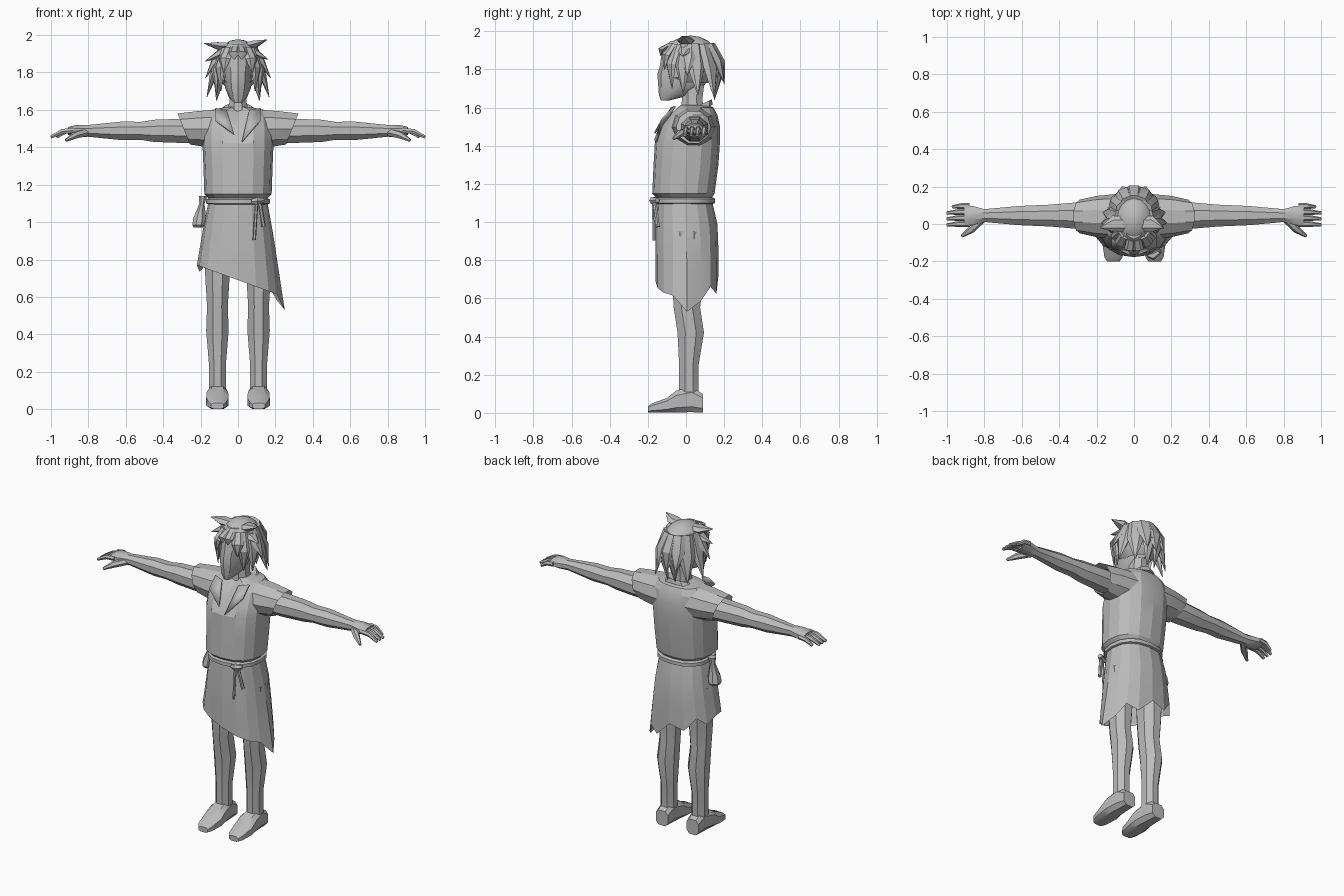
import bpy, bmesh
from math import sin, cos, tau, radians, copysign
from mathutils import Vector

default_cube = bpy.data.objects.get("Cube")
if default_cube:
    bpy.data.objects.remove(default_cube)

SHADE = 0.5
grey = bpy.data.materials.new("plain_grey")
grey.use_nodes = True
grey.diffuse_color = (SHADE, SHADE, SHADE, 1)
grey.node_tree.nodes["Principled BSDF"].inputs["Base Color"].default_value = grey.diffuse_color


def finish(name, bm, mirror=False, angle=30):
    """Turn a bmesh into a named, shaded object, mirrored in x when asked."""
    bmesh.ops.recalc_face_normals(bm, faces=bm.faces)
    mesh = bpy.data.meshes.new(name)
    bm.to_mesh(mesh)
    bm.free()
    mesh.materials.append(grey)
    part = bpy.data.objects.new(name, mesh)
    bpy.context.collection.objects.link(part)
    bpy.ops.object.select_all(action="DESELECT")
    part.select_set(True)
    bpy.context.view_layer.objects.active = part
    bpy.ops.object.shade_smooth_by_angle(angle=radians(angle))
    if mirror:
        part.modifiers.new("mirror", "MIRROR")
    return part


def skin(rings, closed=True):
    """Join rings of points into a tube."""
    bm = bmesh.new()
    rows = [[bm.verts.new(point) for point in ring] for ring in rings]
    for lower, upper in zip(rows, rows[1:]):
        for k in range(len(lower)):
            bm.faces.new((lower[k - 1], lower[k], upper[k], upper[k - 1]))
    if closed:
        bm.faces.new(rows[0])
        bm.faces.new(rows[-1])
    return bm


def oval(sides, boxy=1.0, turn=0.0):
    """Unit outline; a lower boxy value squares it off."""
    def bend(c):
        return copysign(abs(c) ** boxy, c) if abs(c) > 1e-6 else 0
    angles = [tau * (k + turn) / sides for k in range(sides)]
    return [(bend(cos(a)), bend(sin(a))) for a in angles]


def upright(name, rings, x=0, outline=oval(8, turn=.5), edit=None, closed=True, **style):
    """Stack horizontal rings given as (height, half width, front, back)."""
    stack = []
    for z, half, front, back in rings:
        middle, depth = (front + back) / 2, (back - front) / 2
        stack.append([Vector((x + u * half, middle + v * depth, z)) for u, v in outline])
    if edit:
        for row, ring in enumerate(stack):
            for k, point in enumerate(ring):
                edit(row, k, point)
    return finish(name, skin(stack, closed), **style)


def sideways(name, rings, outline, y, z, slant=0.0, closed=True):
    """Mirrored limb along x; rings are (x, half depth, half height)."""
    stack = [[(x + slant * i * v * high, y + u * deep, z + v * high) for u, v in outline]
             for i, (x, deep, high) in enumerate(rings)]
    finish(name, skin(stack, closed), mirror=True)


def tube(name, path, radii, flat=1.0, facing=(0, 0, 1), mirror=False):
    """Six-sided tapering tube, flattened along its facing direction."""
    path = [Vector(point) for point in path]
    rings = []
    for i, (point, radius) in enumerate(zip(path, radii)):
        along = path[min(i + 1, len(path) - 1)] - path[max(i - 1, 0)]
        side = along.cross(Vector(facing)).normalized()
        up = side.cross(along).normalized()
        rings.append([point + radius * (side * u + up * v * flat) for u, v in oval(6)])
    return finish(name, skin(rings), mirror)


# Legs, from ankle to hip
LEG_X = .11
upright("leg", [(.1, .05, -.04, .07), (.25, .05, -.04, .07), (.42, .065, -.05, .1), (.55, .06, -.07, .08),
                (.7, .07, -.08, .09), (.95, .08, -.09, .1)], x=LEG_X, mirror=True)

# Feet, from toe to heel, flat on the ground
foot = [(-.2, .035, .035), (-.18, .05, .05), (-.1, .063, .08), (-.05, .06, .12), (.03, .05, .14), (.09, .045, .1)]
finish("foot", skin([[(LEG_X + u * half, y, (v + 1) * height / 2) for u, v in oval(8, .65, .5)]
                     for y, half, height in foot]), mirror=True)

# Skirt with a ragged hem that slants down to a point on the left
BODY = oval(16, boxy=.85)
WAIST = 1.12


def cut_hem(row, k, point):
    hem = .69 - .08 * BODY[k][0]
    if BODY[k][1] > .1:
        hem += .03 * (-1) ** k
    if k == 0:
        hem = .53
        point.x += .01 * row
    point.z = WAIST + (hem - WAIST) * row / 3


upright("skirt", [(WAIST, .155, -.15, .135), (.95, .18, -.16, .165), (.8, .2, -.16, .17), (.65, .22, -.16, .17)],
        outline=BODY, edit=cut_hem, closed=False, angle=12)


# Tunic, pressed in at the open neck
def open_neck(row, k, point):
    if row > 3 and abs(BODY[k][0]) < .1 and BODY[k][1] < 0:
        point.y += .03


upright("tunic", [(WAIST, .15, -.145, .13), (1.15, .18, -.177, .15), (1.3, .185, -.17, .17), (1.42, .19, -.163, .178),
                  (1.5, .19, -.135, .178), (1.56, .18, -.095, .165), (1.6, .14, -.05, .145), (1.615, .07, -.03, .11)],
        outline=BODY, edit=open_neck, angle=15)

# Sleeves with slanted cuffs, and arms
sideways("sleeve", [(.1, .12, .11), (.2, .11, .1), (.29, .09, .087)], oval(10), y=.04, z=1.498, slant=.2, closed=False)
sideways("arm", [(.18, .07, .07), (.3, .077, .07), (.45, .063, .064), (.52, .06, .052), (.62, .055, .054),
                 (.8, .037, .034), (.86, .055, .035), (.91, .06, .022)], oval(8, turn=.5), y=.045, z=1.488)

# Fingers fan out from the palm, the last one shortest
for i, finger in enumerate(("index", "middle", "ring", "little")):
    y = i * .032
    length = .09 if finger == "little" else .12
    tube(finger + "_finger", [(.88, y, 1.49), (.88 + length / 2, y, 1.485), (.88 + length, y - .005, 1.455)],
         (.016, .015, .009), mirror=True)
tube("thumb", [(.81, .03, 1.48), (.87, -.03, 1.465), (.92, -.065, 1.437)], (.022, .02, .008), mirror=True)


# Collar standing higher at the nape
def raise_nape(row, k, point):
    point.z += (point.y - .04) * .45


upright("collar", [(1.57, .12, -.09, .14), (1.6, .085, -.07, .135), (1.595, .06, -.05, .1)],
        outline=oval(12), edit=raise_nape, closed=False)

# Lapels folded back from the neck opening
for name, side, depth in (("left_lapel", 1, 1.43), ("right_lapel", -1, 1.47)):
    bm = bmesh.new()
    corners = [(.02, -.167, depth), (.12, -.125, 1.545), (.12, -.06, 1.61), (.06, -.08, 1.6)]
    bm.faces.new([bm.verts.new((side * x, y, z)) for x, y, z in corners])
    lapel = finish(name, bm)
    lapel.modifiers.new("thickness", "SOLIDIFY").thickness = .008

# Neck and head, chin first
upright("neck", [(1.56, .07, -.04, .11), (1.64, .05, -.025, .09), (1.72, .05, -.03, .1)])
upright("head", [(1.638, .022, -.132, -.085), (1.665, .048, -.142, .02), (1.72, .07, -.146, .1),
                 (1.775, .076, -.15, .12), (1.82, .078, -.137, .13), (1.9, .08, -.125, .13), (1.95, .06, -.08, .11)],
        outline=oval(12))

# Hair cap, open over the face
CROWN = Vector((0, .025, 1.84))
bm = bmesh.new()
bmesh.ops.create_uvsphere(bm, u_segments=16, v_segments=10, radius=1)
bmesh.ops.scale(bm, vec=(.122, .15, .138), verts=bm.verts)
bmesh.ops.translate(bm, vec=CROWN, verts=bm.verts)
bare = []
for face in bm.faces:
    middle = face.calc_center_median()
    if middle.z < (1.88 if middle.y < -.04 else 1.72):
        bare.append(face)
bmesh.ops.delete(bm, geom=bare, context="FACES")
finish("hair_cap", bm, angle=60)


def lock(name, degrees, tip, flare, width, mirror=True):
    """Lock hanging from the crown; 0 degrees is left, 90 is back."""
    around = Vector((.125 * cos(radians(degrees)), .16 * sin(radians(degrees)), 0))
    root = CROWN + around * .7 + Vector((0, 0, .09))
    end = CROWN + around * flare
    end.z = tip
    middle = CROWN + around
    middle.z = root.z * .55 + tip * .45
    tube(name, (root, middle, end), (width * .8, width, .003), .5, around, mirror)


# Hanging locks from the parting round to the back
lock("part_lock", -80, tip=1.87, flare=1, width=.03)
lock("fringe_lock", -55, tip=1.8, flare=1.05, width=.035)
lock("temple_lock", -40, tip=1.7, flare=.95, width=.035)
lock("cheek_lock", -15, tip=1.68, flare=.95, width=.042)
lock("flared_lock", -5, tip=1.77, flare=1.4, width=.04)
lock("ear_lock", 10, tip=1.67, flare=1.35, width=.046)
lock("rear_side_lock", 40, tip=1.65, flare=1.2, width=.05)
lock("rear_lock", 65, tip=1.73, flare=1.2, width=.05)
lock("nape_lock", 75, tip=1.64, flare=.8, width=.045)
lock("rear_middle_lock", 90, tip=1.72, flare=1.1, width=.05, mirror=False)

# Tufts sticking out at the sides of the crown
for name, reach, tip in (("left_tuft", .155, 1.975), ("right_tuft", -.18, 1.955),
                         ("left_low_tuft", .16, 1.87), ("right_low_tuft", -.175, 1.86)):
    tube(name, [(reach * .2, 0, 1.94), (reach * .6, 0, (tip + 1.93) / 2), (reach, -.02, tip)],
         (.04, .045, .003), flat=.5)

# Belt with a knot and two hanging cords
upright("belt", [(1.095, .155, -.155, .14), (1.1, .17, -.168, .152), (1.122, .17, -.168, .152),
                 (1.13, .155, -.155, .14)], outline=BODY)
tube("belt_knot", [(.075, -.165, 1.11), (.1, -.172, 1.113), (.135, -.15, 1.115)], (.014, .022, .014))
tube("long_cord", [(.1, -.17, 1.11), (.087, -.168, .905)], (.009, .009), facing=(0, -1, 0))
tube("short_cord", [(.115, -.165, 1.11), (.138, -.147, .975)], (.011, .011), facing=(0, -1, 0))


# Belt pouch, gathered at the neck and leaning out at the bottom
def lean_out(row, k, point):
    point.x -= (WAIST - point.z) * .15


upright("pouch", [(.97, .025, -.03, .035), (.985, .037, -.045, .05), (1.02, .037, -.04, .045),
                  (1.1, .015, -.015, .02), (1.14, .025, -.025, .03)], x=-.19, edit=lean_out)
